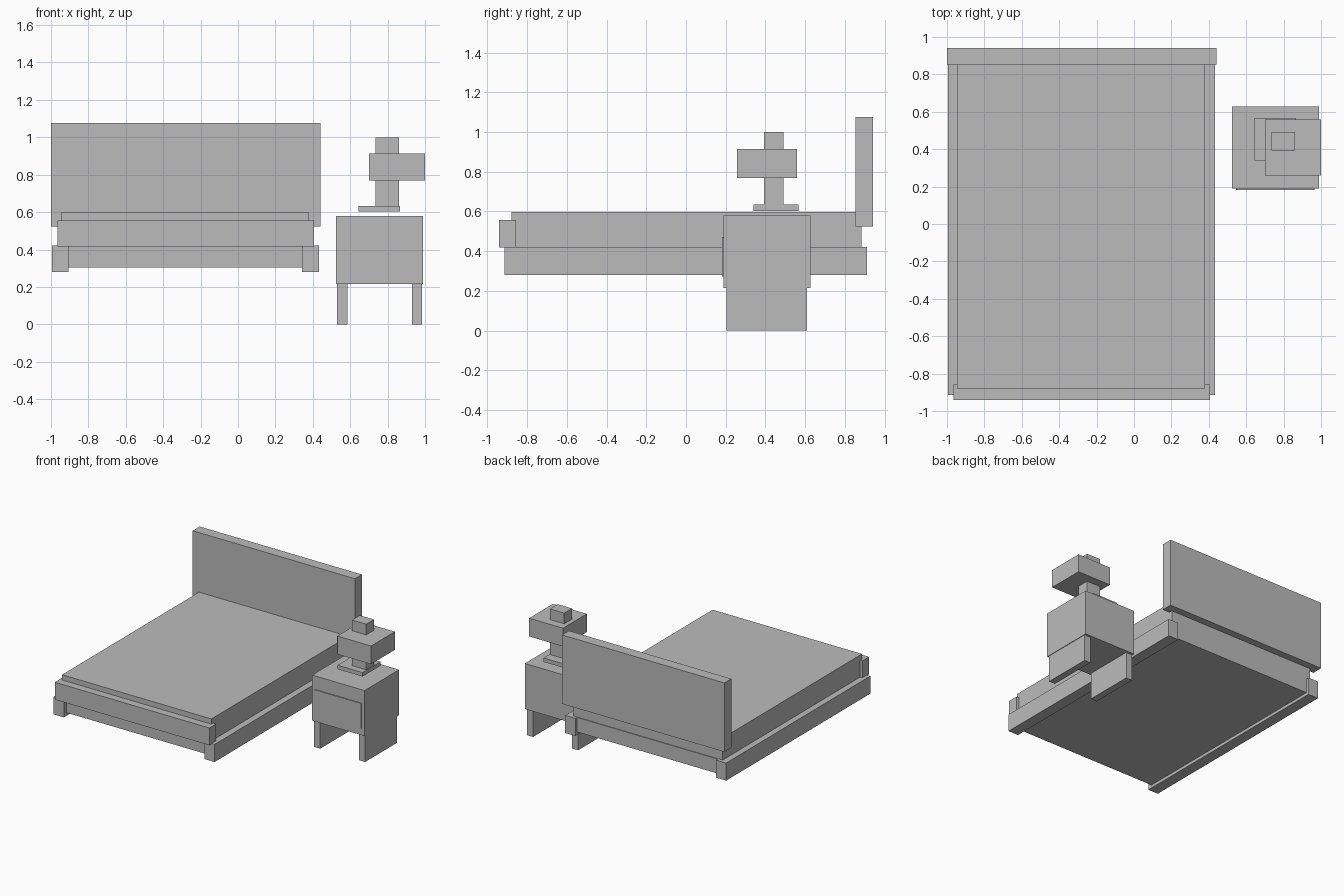
import bpy

if "Cube" in bpy.data.objects:
    bpy.data.objects.remove(bpy.data.objects["Cube"])

# one flat grey for the whole set
grey = bpy.data.materials.new("plain grey")
grey.diffuse_color = (0.5, 0.5, 0.5, 1.0)
grey.use_nodes = True
grey.node_tree.nodes["Principled BSDF"].inputs["Base Color"].default_value = grey.diffuse_color


def box(name, x, y, z):
    """Box given by its (min, max) extent on each axis."""
    spans = (x, y, z)
    centre = [(a + b) / 2 for a, b in spans]
    bpy.ops.mesh.primitive_cube_add(size=1, location=centre)
    ob = bpy.context.object
    ob.name = name
    ob.scale = [b - a for a, b in spans]
    bpy.ops.object.transform_apply(location=False, rotation=False, scale=True)
    ob.data.materials.append(grey)
    return ob


# bed
box("mattress", (-0.945, 0.38), (-0.88, 0.884), (0.42, 0.598))
box("bed_base", (-0.935, 0.37), (-0.88, 0.89), (0.304, 0.42))
box("headboard", (-1.0, 0.44), (0.854, 0.942), (0.523, 1.076))
box("footboard", (-0.965, 0.406), (-0.942, -0.857), (0.417, 0.556))
for side, x in (("left", (-0.995, -0.905)), ("right", (0.343, 0.433))):
    box(side + "_rail", x, (-0.915, 0.912), (0.28, 0.421))

# nightstand
box("nightstand_cabinet", (0.525, 0.99), (0.19, 0.628), (0.215, 0.58))
box("drawer_front", (0.545, 0.965), (0.182, 0.191), (0.272, 0.472))
for side, x in (("left", (0.53, 0.586)), ("right", (0.93, 0.985))):
    box(side + "_nightstand_leg", x, (0.205, 0.61), (0.0, 0.215))

# table lamp
box("lamp_base", (0.645, 0.867), (0.34, 0.567), (0.602, 0.634))
box("lamp_stem", (0.736, 0.862), (0.394, 0.492), (0.634, 1.0))
box("lamp_shade", (0.70, 1.0), (0.258, 0.559), (0.768, 0.914))
